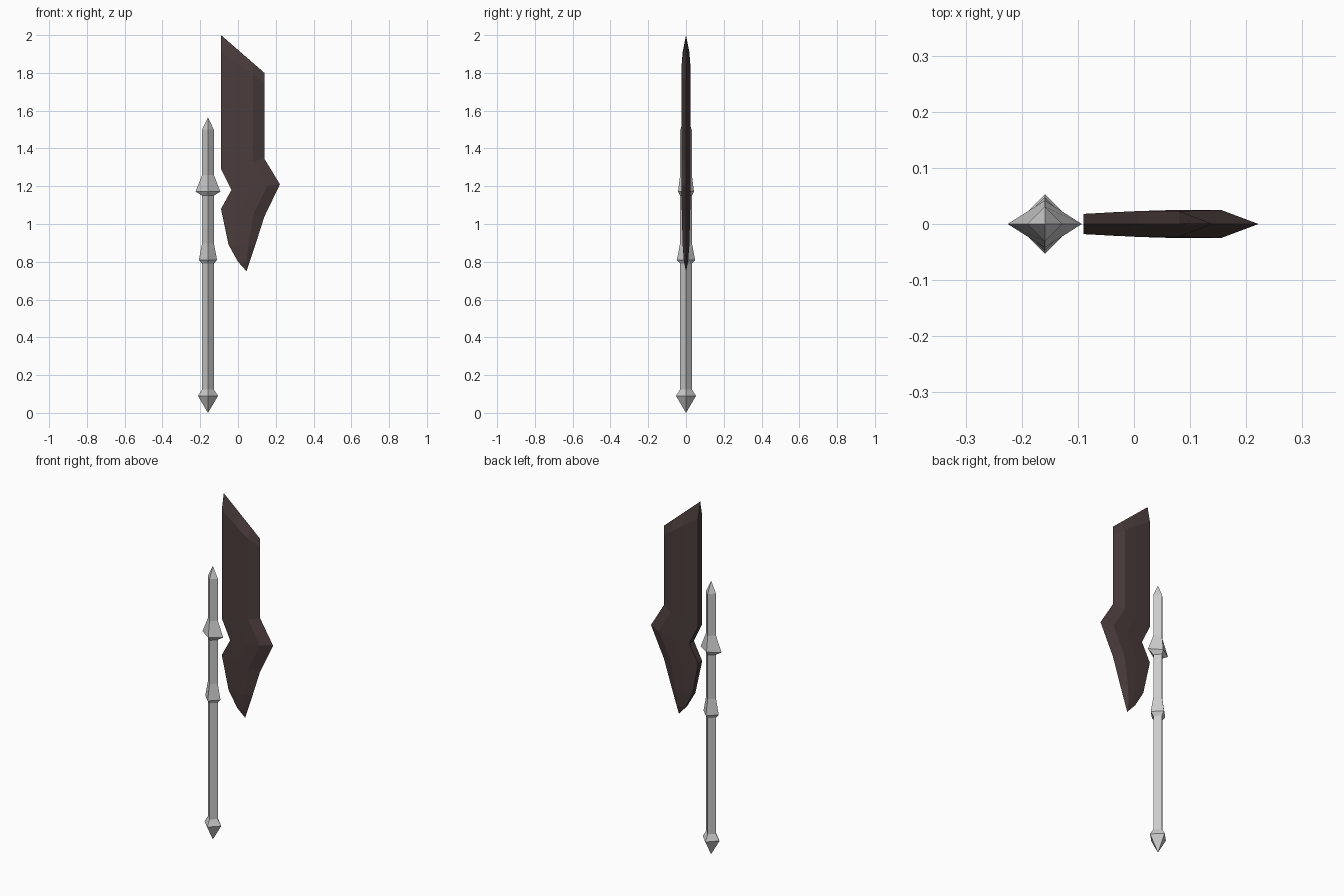
import bpy, bmesh

if "Cube" in bpy.data.objects:
    bpy.data.objects.remove(bpy.data.objects["Cube"])


def make_object(name, rings, cap=False, material=None):
    """Skin equal-length rings of points, welding collapsed ones."""
    bm = bmesh.new()
    loops = [[bm.verts.new(p) for p in ring] for ring in rings]
    n = len(loops[0])
    for a, b in zip(loops, loops[1:]):
        for i in range(n):
            j = (i + 1) % n
            bm.faces.new((a[i], a[j], b[j], b[i]))
    if cap:
        bm.faces.new(loops[0])
        bm.faces.new(loops[-1])
    bmesh.ops.remove_doubles(bm, verts=bm.verts, dist=0.0005)
    bmesh.ops.recalc_face_normals(bm, faces=bm.faces)
    mesh = bpy.data.meshes.new(name)
    bm.to_mesh(mesh)
    bm.free()
    obj = bpy.data.objects.new(name, mesh)
    bpy.context.collection.objects.link(obj)
    if material:
        mesh.materials.append(material)
    return obj


def diamond(z, rx, ry, cx=-0.159):
    return [(cx + rx, 0, z), (cx, ry, z), (cx - rx, 0, z), (cx, -ry, z)]


# Handle: diamond section with pommel, grip collar, guard collar and pointed top
handle_profile = [
    (0.0, 0, 0), (0.09, 0.053, 0.053), (0.125, 0.031, 0.031),
    (0.79, 0.031, 0.031), (0.81, 0.048, 0.048), (0.90, 0.031, 0.031),
    (1.15, 0.031, 0.031), (1.172, 0.066, 0.042), (1.26, 0.031, 0.031),
    (1.50, 0.031, 0.031), (1.565, 0, 0),
]
make_object("handle", [diamond(*row) for row in handle_profile])


def blade_ring(back, edge, y_back, y_mid, f1=0.42, f2=0.74):
    """Blunt back, flat cheeks and sharp edge, mirrored in y."""
    def at(f, y):
        return (back[0] + (edge[0] - back[0]) * f, y,
                back[1] + (edge[1] - back[1]) * f)
    half = [(0, y_back), (f1, y_mid), (f2, y_mid), (1, 0)]
    return [at(f, y) for f, y in half] + [at(f, -y) for f, y in reversed(half)]


# Blade: stations from the lower point, over the elbow, to the slanted tip
dark = bpy.data.materials.new("dark_metal")
dark.diffuse_color = (0.07, 0.045, 0.045, 1)
dark.use_nodes = True
dark.node_tree.nodes["Principled BSDF"].inputs["Base Color"].default_value = dark.diffuse_color
stations = [
    ((0.045, 0.75), (0.045, 0.75), 0, 0),
    ((0.0, 0.80), (0.062, 0.80), 0.009, 0.011),
    ((-0.05, 0.89), (0.092, 0.89), 0.014, 0.018),
    ((-0.09, 1.08), (0.14, 1.04), 0.018, 0.022),
    ((-0.035, 1.18), (0.222, 1.21), 0.021, 0.025),
    ((-0.09, 1.29), (0.14, 1.345), 0.018, 0.023),
    ((-0.09, 1.91), (0.14, 1.75), 0.018, 0.023),
    ((-0.09, 2.0), (0.14, 1.80), 0, 0),
]
make_object("blade", [blade_ring(*s) for s in stations], material=dark)
